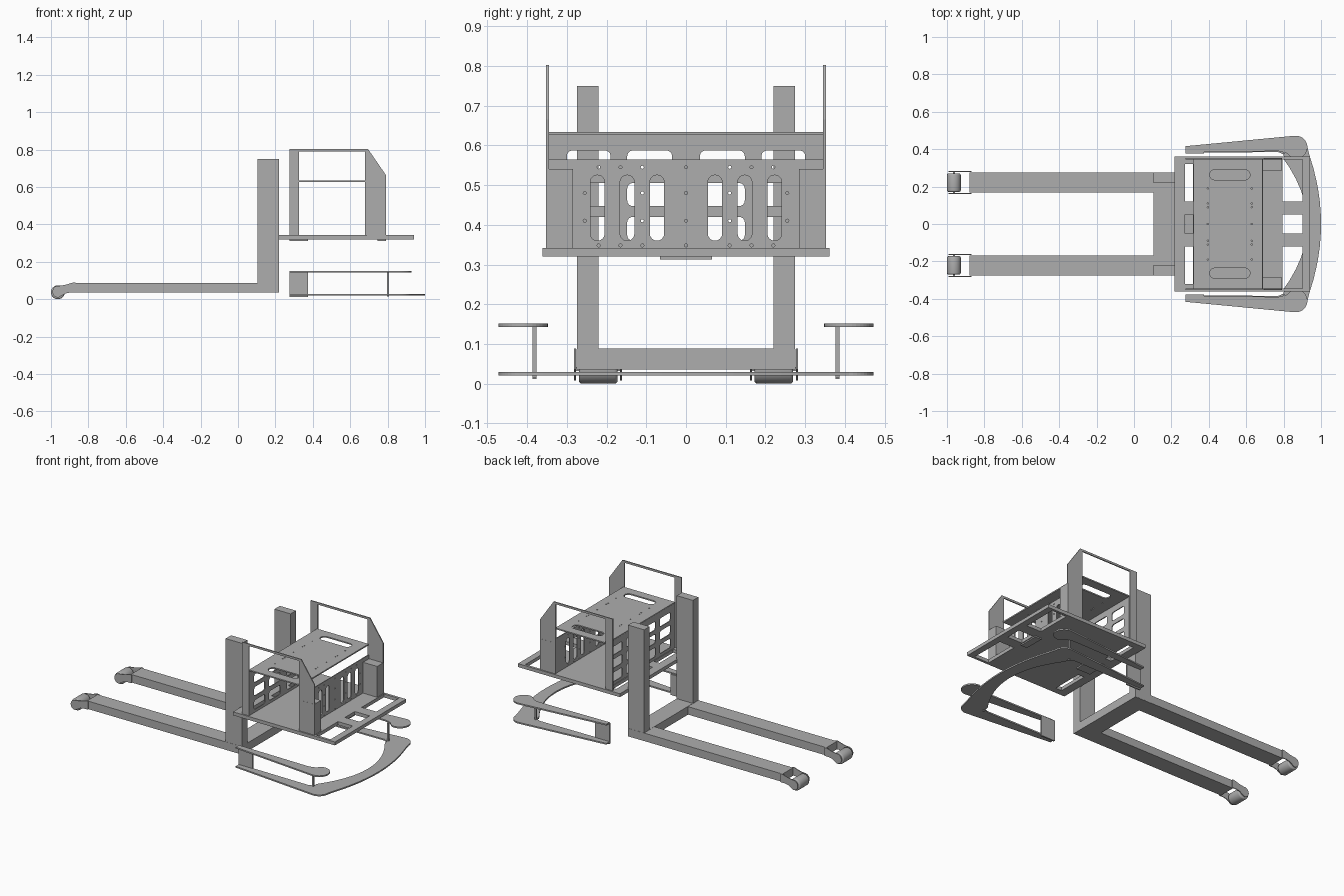
import bpy, bmesh, math
from mathutils import Matrix

if "Cube" in bpy.data.objects:
    bpy.data.objects.remove(bpy.data.objects["Cube"])

grey = bpy.data.materials.new("steel grey")
grey.diffuse_color = (0.42, 0.42, 0.42, 1)
grey.use_nodes = True
grey.node_tree.nodes["Principled BSDF"].inputs["Base Color"].default_value = grey.diffuse_color

# plane axes: plate outline (u, v) mapped to world
AXES = {
    'x': Matrix(((0, 0, 1, 0), (1, 0, 0, 0), (0, 1, 0, 0), (0, 0, 0, 1))),
    'y': Matrix(((1, 0, 0, 0), (0, 0, -1, 0), (0, 1, 0, 0), (0, 0, 0, 1))),
    'z': Matrix.Identity(4),
}


def add(name, mesh):
    mesh.name = name
    mesh.materials.clear()
    mesh.materials.append(grey)
    ob = bpy.data.objects.new(name, mesh)
    bpy.context.collection.objects.link(ob)
    return ob


def box(name, x0, x1, y0, y1, z0, z1):
    bm = bmesh.new()
    bmesh.ops.create_cube(bm, size=1)
    for v in bm.verts:
        v.co = ((x0 + x1) / 2 + v.co.x * (x1 - x0),
                (y0 + y1) / 2 + v.co.y * (y1 - y0),
                (z0 + z1) / 2 + v.co.z * (z1 - z0))
    me = bpy.data.meshes.new(name)
    bm.to_mesh(me)
    bm.free()
    return add(name, me)


def plate(name, axis, pos, thick, outline, holes=()):
    """Flat sheet with holes, centred at pos along the axis."""
    cu = bpy.data.curves.new(name, 'CURVE')
    cu.dimensions = '2D'
    cu.fill_mode = 'BOTH'
    cu.extrude = thick / 2
    for pts in [outline, *holes]:
        sp = cu.splines.new('POLY')
        sp.points.add(len(pts) - 1)
        for p, (u, v) in zip(sp.points, pts):
            p.co = (u, v, 0, 1)
        sp.use_cyclic_u = True
    tmp = bpy.data.objects.new("tmp", cu)
    bpy.context.collection.objects.link(tmp)
    bpy.context.view_layer.update()
    dg = bpy.context.evaluated_depsgraph_get()
    me = bpy.data.meshes.new_from_object(tmp.evaluated_get(dg))
    bpy.data.objects.remove(tmp)
    me.transform(AXES[axis])
    shift = {'x': (pos, 0, 0), 'y': (0, pos, 0), 'z': (0, 0, pos)}[axis]
    me.transform(Matrix.Translation(shift))
    bm = bmesh.new()
    bm.from_mesh(me)
    bmesh.ops.remove_doubles(bm, verts=bm.verts, dist=1e-5)
    bmesh.ops.recalc_face_normals(bm, faces=bm.faces)
    bm.to_mesh(me)
    bm.free()
    for p in me.polygons:
        p.use_smooth = False
    return add(name, me)


def arc(cx, cy, r, a0, a1, n=10):
    return [(cx + r * math.cos(math.radians(a0 + (a1 - a0) * i / n)),
             cy + r * math.sin(math.radians(a0 + (a1 - a0) * i / n))) for i in range(n + 1)]


def rect(u0, v0, u1, v1):
    return [(u0, v0), (u1, v0), (u1, v1), (u0, v1)]


def rounded(u0, v0, u1, v1, r):
    return (arc(u0 + r, v0 + r, r, 180, 270, 6) + arc(u1 - r, v0 + r, r, 270, 360, 6)
            + arc(u1 - r, v1 - r, r, 0, 90, 6) + arc(u0 + r, v1 - r, r, 90, 180, 6))


def dot(u, v, r=0.004):
    return arc(u, v, r, 0, 315, 7)


# Fork base crossbeam
box("base_crossbeam", 0.105, 0.22, -0.22, 0.22, 0.035, 0.088)

tip = [(-0.87, 0.035), (-0.87, 0.088), (-0.885, 0.088), (-0.925, 0.076)] \
    + arc(-0.96, 0.04, 0.032, 80, 270, 10) + [(-0.925, 0.03), (-0.9, 0.035)]

for s, side in ((-1, "front"), (1, "back")):
    def span(a, b):
        return min(s * a, s * b), max(s * a, s * b)

    # Fork, mast and wheel
    box(side + "_fork", -0.88, 0.22, *span(0.169, 0.276), 0.036, 0.087)
    box(side + "_mast", 0.105, 0.22, *span(0.22, 0.275), 0.035, 0.75)
    for y in (0.164, 0.28):
        plate(side + "_wheel_bracket", 'y', s * y, 0.005, tip)
    bm = bmesh.new()
    bmesh.ops.create_cone(bm, cap_ends=True, segments=32, radius1=0.037, radius2=0.037, depth=0.098)
    rim = [e for e in bm.edges if abs(e.verts[0].co.z - e.verts[1].co.z) < 1e-5]
    bmesh.ops.bevel(bm, geom=rim, offset=0.008, segments=3, profile=0.5, affect='EDGES')
    bm.transform(Matrix.Translation((-0.963, s * 0.221, 0.037)) @ Matrix.Rotation(math.pi / 2, 4, 'X'))
    me = bpy.data.meshes.new("wheel")
    bm.to_mesh(me)
    bm.free()
    wheel = add(side + "_wheel", me)
    bpy.context.view_layer.objects.active = wheel
    wheel.select_set(True)
    bpy.ops.object.shade_smooth_by_angle(angle=math.radians(40))
    wheel.select_set(False)
    box(side + "_axle", -0.968, -0.958, *span(0.164, 0.28), 0.032, 0.042)

    # Upright side frame and corner post of the cabinet
    plate(side + "_side_frame", 'y', s * 0.349, 0.007,
          [(0.275, 0.33), (0.275, 0.803), (0.695, 0.803), (0.79, 0.665), (0.79, 0.33),
           (0.68, 0.33), (0.68, 0.79), (0.325, 0.79), (0.325, 0.33)])
    box(side + "_corner_post", 0.69, 0.79, *span(0.285, 0.353), 0.335, 0.54)

    # Upper guard arm with its end plate and strut
    arm = [(0.275, 0.383), (0.275, 0.416)] + arc(0.865, 0.41, 0.062, 95, -100, 20) \
        + [(0.835, 0.36), (0.82, 0.376), (0.80, 0.385), (0.77, 0.39)]
    plate(side + "_guard_arm", 'z', 0.1475, 0.009, [(x, s * y) for x, y in arm])
    box(side + "_guard_end_plate", 0.275, 0.375, *span(0.376, 0.386), 0.012, 0.145)
    box(side + "_guard_strut", 0.797, 0.807, *span(0.376, 0.386), 0.014, 0.145)

# Lower wrap-around bumper: outer half, mirrored, then inner half, mirrored
outer = [(0.275, 0.416)] + arc(0.865, 0.41, 0.062, 95, 0, 10) \
    + [(1 - 0.46 * y * y, y) for y in (0.36, 0.3, 0.24, 0.18, 0.12, 0.06)]
inner = [(0.926 - 1.04 * y * y, y) for y in (0.06, 0.12, 0.18, 0.24, 0.3, 0.345)] \
    + [(0.80, 0.372), (0.77, 0.385), (0.275, 0.38)]
flip = lambda pts: [(x, -y) for x, y in reversed(pts)]
plate("lower_bumper", 'z', 0.0245, 0.009,
      outer + [(1, 0)] + flip(outer) + flip(inner) + [(0.926, 0)] + inner)

# Platform with openings at both ends
bands = ((-0.32, -0.12), (-0.05, 0.05), (0.12, 0.32))
holes = [rect(0.795, a, 0.9, b) for a, b in ((-0.345, -0.12), (-0.05, 0.05), (0.12, 0.345))]
holes += [rect(0.272, a, 0.315, b) for a, b in bands]
plate("platform", 'z', 0.331, 0.022, rect(0.217, -0.361, 0.942, 0.361), holes)
box("rear_platform_tab", 0.275, 0.375, -0.065, 0.065, 0.312, 0.322)
box("front_platform_tab", 0.745, 0.79, -0.065, 0.065, 0.312, 0.322)

# Cabinet rear panel: grid of windows
cols = ((-0.3, -0.19), (-0.148, -0.035), (0.035, 0.148), (0.19, 0.3))
rows = ((0.36, 0.42), (0.447, 0.505), (0.532, 0.587))
plate("cabinet_rear_panel", 'x', 0.322, 0.006, rect(-0.345, 0.335, 0.345, 0.63),
      [rounded(a, c, b, d, 0.014) for a, b in cols for c, d in rows])

# Cabinet front panel: vertical slots and bolt holes
slots = [rounded(y - 0.018, 0.36, y + 0.018, 0.525, 0.0178)
         for y in (-0.223, -0.148, -0.073, 0.073, 0.148, 0.223)]
bolts = [dot(y, z) for z in (0.348, 0.545) for y in (-0.22, -0.165, -0.11, 0, 0.11, 0.165, 0.22)]
bolts += [dot(y, z) for z in (0.41, 0.48) for y in (-0.255, -0.11, 0, 0.11, 0.255)]
plate("cabinet_front_panel", 'x', 0.686, 0.006, rect(-0.345, 0.337, 0.345, 0.565), slots + bolts)

# Cabinet top plate: two hand slots and bolt holes
slots = [rounded(0.405, y - 0.027, 0.62, y + 0.027, 0.0265) for y in (-0.263, 0.263)]
bolts = [dot(x, y) for x in (0.395, 0.63) for y in (-0.19, -0.11, -0.09, 0, 0.09, 0.11, 0.19)]
plate("cabinet_top", 'z', 0.63, 0.008, rect(0.32, -0.346, 0.687, 0.346), slots + bolts)
